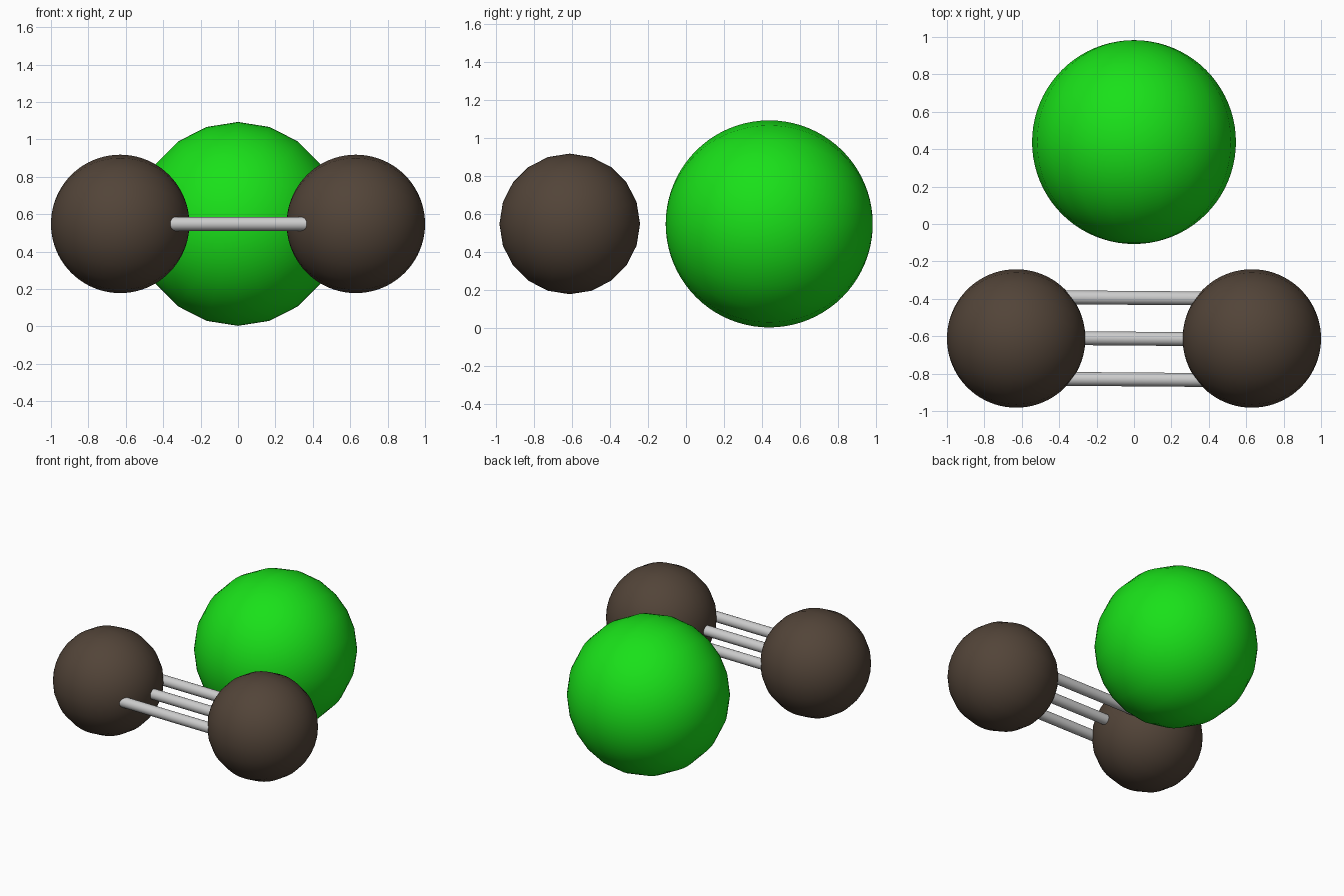
import bpy
from math import pi
from mathutils import Vector

if "Cube" in bpy.data.objects:
    bpy.data.objects.remove(bpy.data.objects["Cube"])


def colour(name, rgb):
    mat = bpy.data.materials.new(name)
    mat.diffuse_color = (*rgb, 1)
    mat.use_nodes = True
    mat.node_tree.nodes["Principled BSDF"].inputs["Base Color"].default_value = mat.diffuse_color
    return mat


def atom(name, loc, radius, rot, mat):
    # 20 sides round the axis, finely divided from pole to pole
    bpy.ops.mesh.primitive_uv_sphere_add(segments=20, ring_count=40, radius=radius,
                                         location=loc, rotation=rot)
    ob = bpy.context.object
    ob.name = name
    ob.data.materials.append(mat)
    bpy.ops.object.shade_smooth()


def bond(name, start, end, radius):
    a, b = Vector(start), Vector(end)
    bpy.ops.mesh.primitive_cylinder_add(vertices=20, radius=radius, depth=(b - a).length,
                                        location=(a + b) / 2)
    ob = bpy.context.object
    ob.name = name
    ob.rotation_euler = (b - a).to_track_quat('Z', 'Y').to_euler()
    bpy.ops.object.shade_smooth_by_angle(angle=pi / 4)


Z = 0.548
green = colour("green", (0.01, 0.75, 0.01))
brown = colour("brown", (0.085, 0.058, 0.04))

# Large atom, poles along y
atom("large_atom", (0, 0.438, Z), 0.545, (pi / 2, 0, 0), green)

# Pair of small atoms, poles along x
for side, x in (("left", -0.63), ("right", 0.63)):
    atom(side + "_small_atom", (x, -0.612, Z), 0.37, (0, pi / 2, 0), brown)

# Triple bond, very slightly skewed
for name, y in (("back", -0.395), ("middle", -0.613), ("front", -0.831)):
    bond(name + "_bond", (-0.63, y + 0.005, Z), (0.63, y - 0.005, Z), 0.037)
